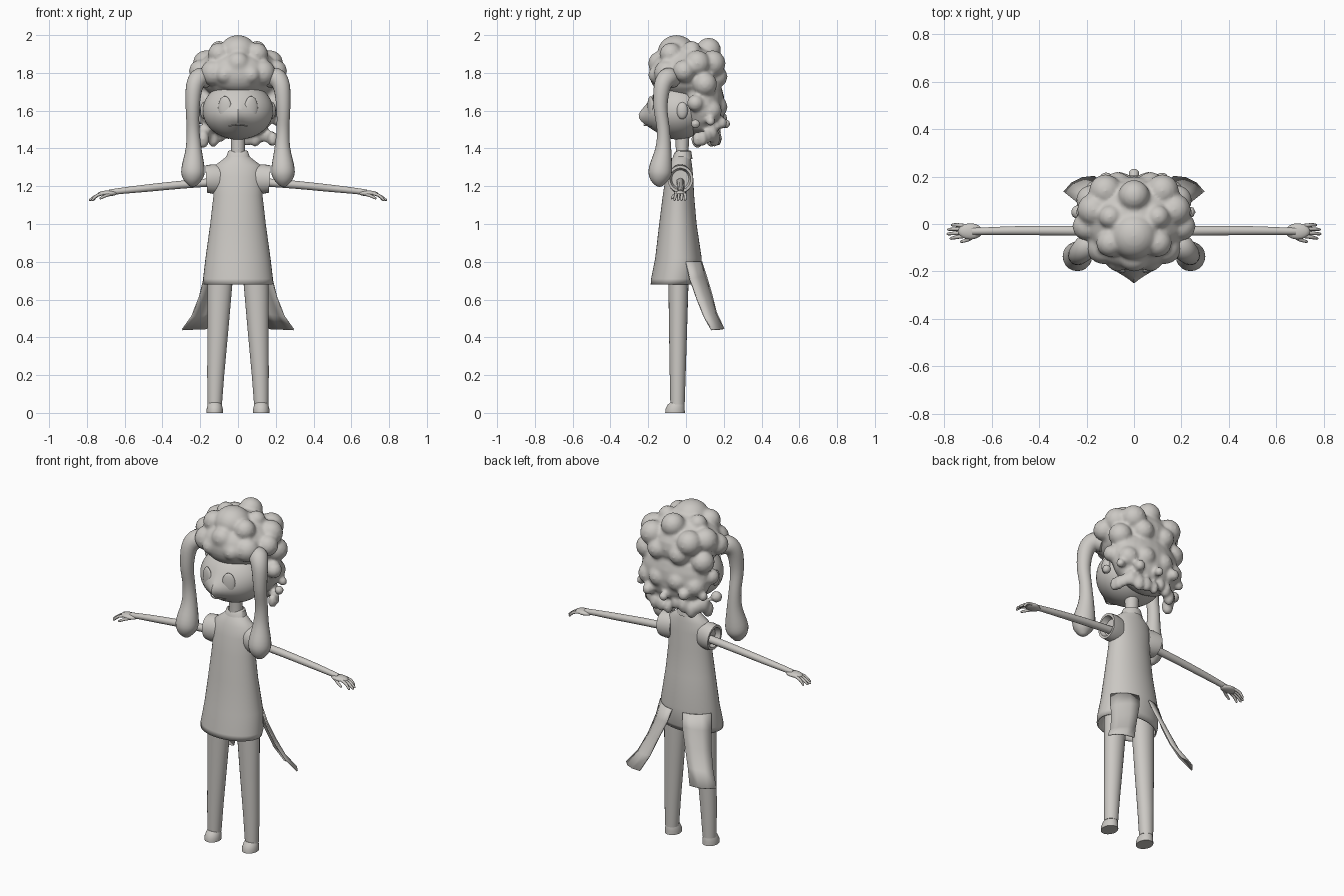
import bpy, bmesh, math, random
from mathutils import Vector, Matrix

random.seed(4)
grey = bpy.data.materials.new("warm_grey")
grey.diffuse_color = (0.6, 0.58, 0.55, 1)


def finish(name, bm, mirror=False, angle=40):
    bmesh.ops.recalc_face_normals(bm, faces=bm.faces)
    me = bpy.data.meshes.new(name)
    bm.to_mesh(me)
    bm.free()
    ob = bpy.data.objects.new(name, me)
    bpy.context.collection.objects.link(ob)
    me.materials.append(grey)
    bpy.ops.object.select_all(action='DESELECT')
    ob.select_set(True)
    bpy.context.view_layer.objects.active = ob
    bpy.ops.object.shade_smooth_by_angle(angle=math.radians(angle))
    if mirror:
        ob.modifiers.new("mirror", 'MIRROR').use_mirror_merge = False
    return ob


def skin(bm, rings, caps=(True, True)):
    """Join equal-sized rings of points into a surface."""
    vs = [[bm.verts.new(p) for p in r] for r in rings]
    n = len(vs[0])
    for a, b in zip(vs, vs[1:]):
        for i in range(n):
            bm.faces.new((a[i], a[(i + 1) % n], b[(i + 1) % n], b[i]))
    for cap, ring in zip(caps, (vs[0], vs[-1])):
        if cap:
            bm.faces.new(ring)


def stack(bm, rows, n=32, caps=(True, True)):
    """Horizontal ellipses: rows of x, y, z, x radius, y radius."""
    turn = [2 * math.pi * i / n for i in range(n)]
    skin(bm, [[(x + a * math.cos(t), y + b * math.sin(t), z) for t in turn]
              for x, y, z, a, b in rows], caps)


def tube(bm, pts, n=12, steps=4):
    """Round tube through points of x, y, z, radius, smoothly interpolated."""
    p = [Vector(q) for q in pts]
    path = []
    for i in range(len(p) - 1):
        a, b, c, d = p[max(i - 1, 0)], p[i], p[i + 1], p[min(i + 2, len(p) - 1)]
        for k in range(steps):
            t = k / steps
            path.append(0.5 * (2 * b + (c - a) * t + (2 * a - 5 * b + 4 * c - d) * t * t
                               + (3 * b - a - 3 * c + d) * t ** 3))
    path.append(p[-1])
    rings = []
    for i, q in enumerate(path):
        d = (path[min(i + 1, len(path) - 1)] - path[max(i - 1, 0)]).to_3d().normalized()
        u = d.cross(Vector((0, 1, 0))).normalized()
        v = d.cross(u)
        rings.append([q.to_3d() + q.w * (u * math.cos(s) + v * math.sin(s))
                      for s in (2 * math.pi * j / n for j in range(n))])
    skin(bm, rings)


def ball(bm, c, r, spin=0, seg=24):
    m = Matrix.Translation(c) @ Matrix.Rotation(spin, 4, 'Z') @ Matrix.Diagonal((*r, 1))
    return bmesh.ops.create_uvsphere(bm, u_segments=seg, v_segments=seg // 2,
                                     radius=1, matrix=m)["verts"]


# Head with a pointed muzzle
bm = bmesh.new()
for v in ball(bm, (0, -0.04, 1.6), (0.187, 0.16, 0.153), seg=48):
    if v.co.y < -0.04:
        v.co.y -= 0.055 * math.exp(-abs(v.co.x) / 0.06 - ((v.co.z - 1.565) / 0.06) ** 2)
finish("head", bm)

# Eyes, mouth and ears
bm = bmesh.new()
ball(bm, (0.07, -0.187, 1.615), (0.037, 0.014, 0.062), math.radians(20))
finish("eye", bm, True)
bm = bmesh.new()
tube(bm, [(-0.05, -0.185, 1.518, 0.002), (0, -0.222, 1.524, 0.004), (0.05, -0.185, 1.518, 0.002)], 8)
finish("mouth", bm)
bm = bmesh.new()
ball(bm, (0.18, -0.02, 1.6), (0.02, 0.03, 0.045))
finish("ear", bm, True)

# Curly hair: overlapping lumps fused into one mass
bm = bmesh.new()
lumps = [  # x, y, z, radii
    (0, 0.01, 1.80, 0.21, 0.19, 0.155), (0, 0.09, 1.63, 0.215, 0.115, 0.18),
    (0, -0.11, 1.80, 0.15, 0.085, 0.105), (0, 0.12, 1.92, 0.066, 0.066, 0.066),
    (0, -0.05, 1.91, 0.10, 0.10, 0.09), (0, -0.15, 1.85, 0.06, 0.05, 0.06)]
pairs = [
    (0.10, 0.03, 1.92, 0.05), (0.17, 0.06, 1.85, 0.07), (0.12, 0.14, 1.85, 0.07),
    (0.10, -0.08, 1.90, 0.06), (0.07, -0.15, 1.79, 0.05), (0.13, -0.10, 1.80, 0.07),
    (0.18, 0.10, 1.74, 0.065), (0.07, 0.16, 1.78, 0.06), (0.20, 0.05, 1.64, 0.045),
    (0.15, 0.13, 1.60, 0.06), (0.06, 0.16, 1.62, 0.06), (0.20, -0.01, 1.81, 0.06)]
for x, y, z, a, b, c in lumps:
    ball(bm, (x, y, z), (a, b, c))
for x, y, z, r in pairs:
    for s in (-1, 1):
        ball(bm, (s * x, y, z), (r, r, r), seg=16)
# Small curls round the lower edge
for i in range(13):
    t = math.pi * i / 12
    r = random.uniform(0.024, 0.034)
    z = 1.47 + random.uniform(-0.025, 0.02)
    ball(bm, (0.185 * math.cos(t), 0.06 + 0.105 * math.sin(t), z), (r, r, r * 1.5), seg=12)
    if i % 2 == 0:
        ball(bm, (0.235 * math.cos(t), 0.05 + 0.16 * math.sin(t), 1.55 + z - 1.47),
             (r, r, r), seg=12)
hair = finish("curly_hair", bm, angle=180)
mod = hair.modifiers.new("fuse", 'REMESH')
mod.mode, mod.voxel_size, mod.use_smooth_shade = 'VOXEL', 0.01, True
mod = hair.modifiers.new("soften", 'SMOOTH')
mod.factor, mod.iterations = 0.5, 4

# Long side locks ending in round bulbs
bm = bmesh.new()
tube(bm, [(0.165, -0.06, 1.76, 0.045), (0.20, -0.095, 1.775, 0.052),
          (0.23, -0.125, 1.73, 0.045), (0.24, -0.135, 1.62, 0.037),
          (0.238, -0.12, 1.50, 0.034), (0.235, -0.12, 1.40, 0.042),
          (0.238, -0.135, 1.29, 0.062), (0.24, -0.14, 1.24, 0.052),
          (0.24, -0.14, 1.205, 0.022), (0.24, -0.14, 1.197, 0.004)], 20)
finish("side_lock", bm, True, 60)

# Neck
bm = bmesh.new()
stack(bm, [(0, -0.02, 1.34, 0.04, 0.035), (0, -0.02, 1.40, 0.036, 0.034),
           (0, -0.02, 1.50, 0.04, 0.04)], 20)
finish("neck", bm)

# Flared tunic, open at the hem
bm = bmesh.new()
stack(bm, [(0, -0.062, 0.68, 0.182, 0.125), (0, -0.055, 0.71, 0.185, 0.13),
           (0, -0.04, 0.82, 0.172, 0.123), (0, -0.043, 1.0, 0.147, 0.099),
           (0, -0.04, 1.15, 0.13, 0.083), (0, -0.035, 1.25, 0.13, 0.073),
           (0, -0.03, 1.31, 0.122, 0.062), (0, -0.025, 1.342, 0.08, 0.052),
           (0, -0.02, 1.37, 0.045, 0.04)], 40, (False, True))
mod = finish("tunic", bm).modifiers.new("cloth", 'SOLIDIFY')
mod.thickness, mod.offset = 0.008, -1

# Collar dipping to a V at the front
bm = bmesh.new()
stack(bm, [(0, -0.022, 1.345, 0.066, 0.056), (0, -0.02, 1.385, 0.052, 0.048),
           (0, -0.02, 1.39, 0.042, 0.040)], 32, (False, False))
for v in bm.verts:
    v.co.z -= 0.035 * max(0, (-v.co.y - 0.02) / 0.056) ** 3
finish("collar", bm)

# Cap sleeves
bm = bmesh.new()
turn = [2 * math.pi * i / 24 for i in range(24)]
skin(bm, [[(x + lean * math.sin(t), -0.03 + ry * math.cos(t), 1.238 + rz * math.sin(t)) for t in turn]
          for x, ry, rz, lean in ((0.09, 0.055, 0.075, 0), (0.135, 0.066, 0.078, 0),
                                  (0.168, 0.068, 0.072, 0.005), (0.168, 0.055, 0.058, 0.005),
                                  (0.14, 0.045, 0.048, 0))])
finish("sleeve", bm, True)

# Arms
bm = bmesh.new()
tube(bm, [(0.12, -0.03, 1.222, 0.022), (0.3, -0.028, 1.208, 0.021),
          (0.5, -0.028, 1.188, 0.019), (0.63, -0.03, 1.174, 0.016), (0.68, -0.031, 1.166, 0.016)], 14)
finish("arm", bm, True)

# Hands: palm, four fingers and a thumb
bm = bmesh.new()
ball(bm, (0.69, -0.031, 1.162), (0.052, 0.034, 0.015), seg=16)
for k, reach in enumerate((0.775, 0.787, 0.785, 0.77)):
    y = -0.055 + 0.017 * k
    tube(bm, [(0.705, y * 0.8 - 0.006, 1.163, 0.008), (0.745, y, 1.152, 0.008),
              (reach - 0.004, y * 1.1, 1.128, 0.006), (reach, y * 1.1, 1.124, 0.002)], 8, 2)
tube(bm, [(0.665, -0.045, 1.16, 0.009), (0.70, -0.066, 1.15, 0.008),
          (0.728, -0.074, 1.136, 0.006), (0.732, -0.074, 1.133, 0.002)], 8, 2)
finish("hand", bm, True, 60)

# Trouser legs
bm = bmesh.new()
stack(bm, [(0.123, -0.045, 0.045, 0.038, 0.038), (0.118, -0.044, 0.2, 0.045, 0.042),
           (0.106, -0.042, 0.45, 0.056, 0.048), (0.096, -0.04, 0.68, 0.066, 0.053),
           (0.088, -0.04, 0.82, 0.07, 0.055)], 24)
finish("leg", bm, True)

# Shoes
bm = bmesh.new()
stack(bm, [(0.123, -0.058, 0, 0.043, 0.052), (0.123, -0.058, 0.02, 0.043, 0.051),
           (0.123, -0.053, 0.042, 0.038, 0.045), (0.123, -0.048, 0.055, 0.032, 0.036)], 24)
finish("shoe", bm, True)

# Coat tails: two strips sweeping back and outwards
bm = bmesh.new()
rows = [((0.035, 0.082, 0.80), (0.165, 0.00, 0.80)), ((0.05, 0.105, 0.73), (0.18, 0.02, 0.71)),
        ((0.085, 0.132, 0.64), (0.205, 0.055, 0.61)), ((0.125, 0.16, 0.53), (0.245, 0.095, 0.51)),
        ((0.165, 0.2, 0.445), (0.295, 0.135, 0.44))]
vs = []
for a, b in rows:
    a, b = Vector(a), Vector(b)
    bulge = Vector((0.012, 0.018, 0))
    vs.append([bm.verts.new(a.lerp(b, t) + bulge * math.sin(math.pi * t)) for t in (0, 0.33, 0.67, 1)])
for a, b in zip(vs, vs[1:]):
    for i in range(3):
        bm.faces.new((a[i], a[i + 1], b[i + 1], b[i]))
tail = finish("coat_tail", bm, True)
mod = tail.modifiers.new("cloth", 'SOLIDIFY')
mod.thickness, mod.offset = 0.008, 0
